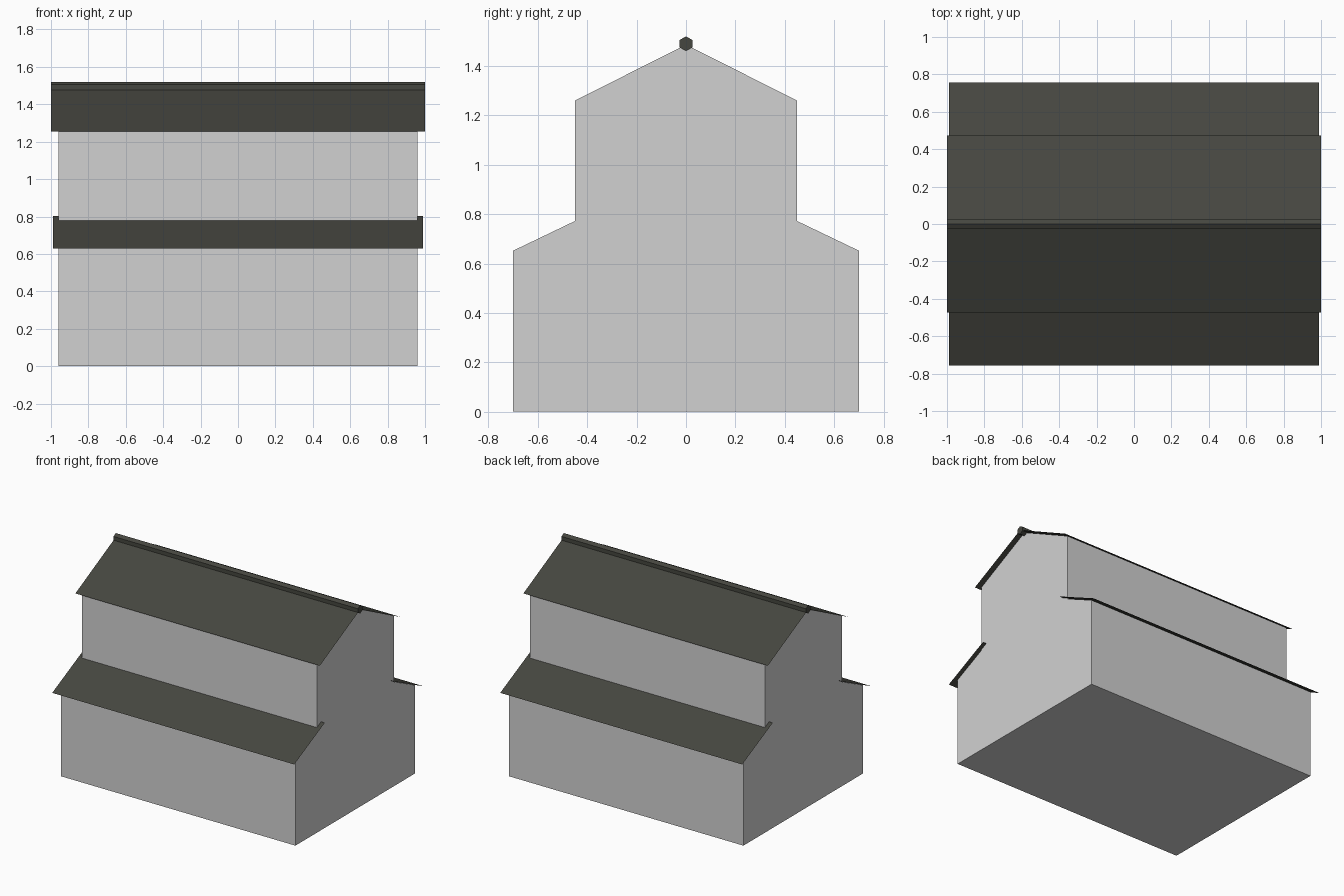
import bpy
import bmesh
import math

if "Cube" in bpy.data.objects:
    bpy.data.objects.remove(bpy.data.objects["Cube"])


def material(name, rgb):
    m = bpy.data.materials.new(name)
    m.diffuse_color = (*rgb, 1)
    m.use_nodes = True
    m.node_tree.nodes["Principled BSDF"].inputs["Base Color"].default_value = m.diffuse_color
    return m


WALL = material("pale grey wall", (0.64, 0.64, 0.64))
ROOF = material("dark olive roof", (0.060, 0.061, 0.050))


def make_object(name, bm, mat):
    mesh = bpy.data.meshes.new(name)
    bm.to_mesh(mesh)
    bm.free()
    mesh.materials.append(mat)
    obj = bpy.data.objects.new(name, mesh)
    bpy.context.collection.objects.link(obj)
    return obj


def prism(name, profile, half, mat):
    """Closed solid: a (y, z) profile extruded along x."""
    bm = bmesh.new()
    face = bm.faces.new([bm.verts.new((-half, y, z)) for y, z in profile])
    ext = bmesh.ops.extrude_face_region(bm, geom=[face])["geom"]
    verts = [v for v in ext if isinstance(v, bmesh.types.BMVert)]
    bmesh.ops.translate(bm, verts=verts, vec=(2 * half, 0, 0))
    bmesh.ops.recalc_face_normals(bm, faces=bm.faces)
    return make_object(name, bm, mat)


def roof_sheet(name, top, eave, half, side):
    """Thin single-sheet roof slope facing up; side is -1 front, 1 back."""
    bm = bmesh.new()
    pts = [(x, side * y, z) for x, (y, z) in
           ((-half, eave), (half, eave), (half, top), (-half, top))]
    face = bm.faces.new([bm.verts.new(p) for p in pts])
    face.normal_update()
    if face.normal.z < 0:
        face.normal_flip()
    return make_object(name, bm, ROOF)


# Walls: stepped gable outline, mirrored about y = 0
right = [(0.70, 0), (0.70, 0.652), (0.45, 0.772), (0.45, 1.26)]
outline = right + [(0, 1.486)] + [(-y, z) for y, z in reversed(right)]
prism("walls", outline, 0.96, WALL)

# Upper and lower roof slopes, front and back
for label, side in (("front", -1), ("back", 1)):
    roof_sheet("upper_roof_" + label, (0, 1.49), (0.472, 1.254), 1.0, side)
    roof_sheet("lower_roof_" + label, (0.40, 0.802), (0.757, 0.63), 0.99, side)

# Six-sided ridge beam with a corner pointing up
hexagon = [(0.03 * math.sin(i * math.pi / 3), 1.49 + 0.03 * math.cos(i * math.pi / 3))
           for i in range(6)]
prism("ridge_beam", hexagon, 1.0, ROOF)
